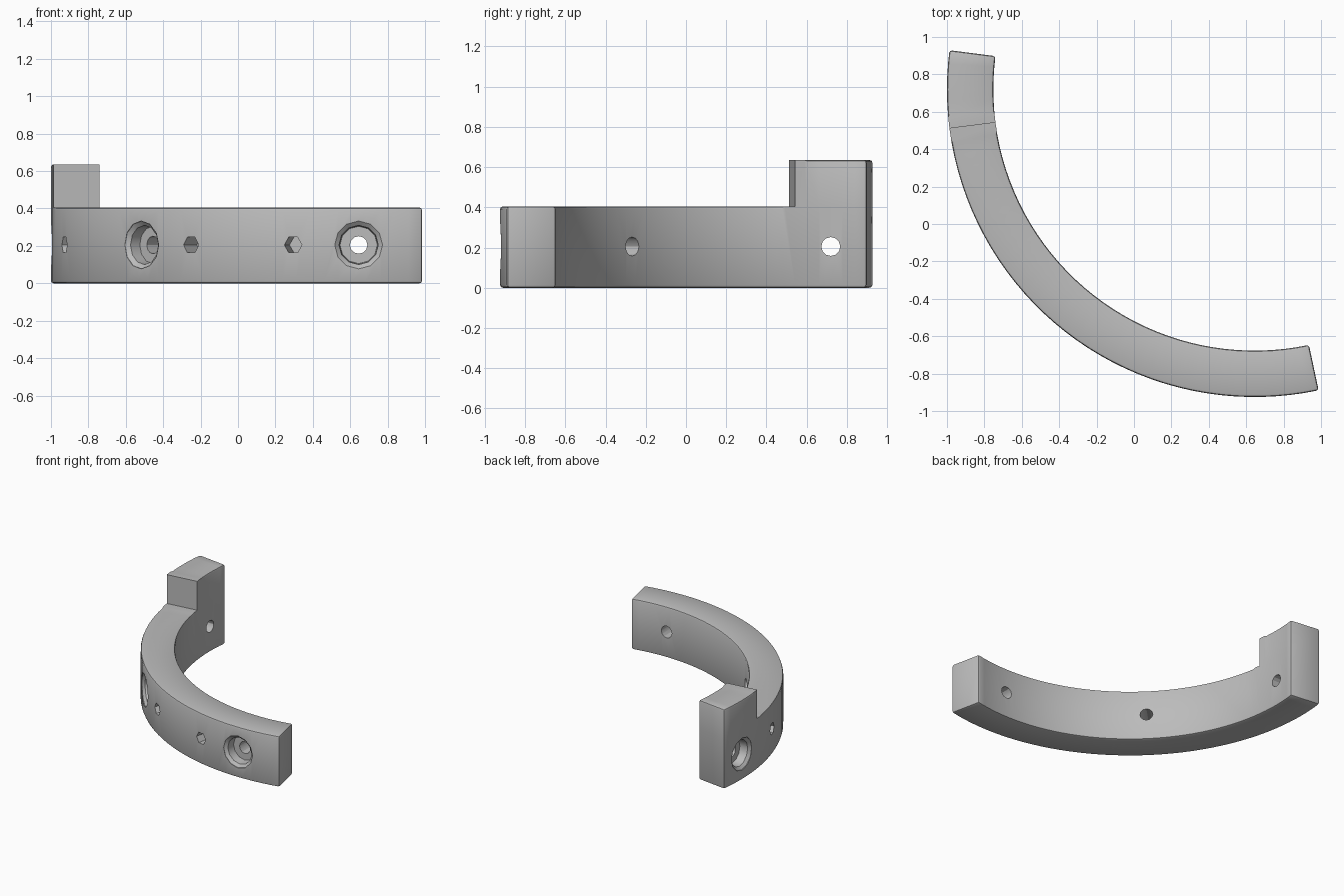
import bpy, bmesh
from math import radians, cos, sin, pi, degrees
from mathutils import Vector

if "Cube" in bpy.data.objects:
    bpy.data.objects.remove(bpy.data.objects["Cube"])

CENTRE = Vector((0.645, 0.72, 0))
R_IN, R_OUT = 1.397, 1.645
HEIGHT, BLOCK_TOP, HOLE_Z = 0.405, 0.635, 0.205
START, STEP, END = 172.7, 187.3, 282.0

grey = bpy.data.materials.new("grey metal")
grey.use_nodes = True
colour = (0.5, 0.5, 0.5, 1)
grey.diffuse_color = colour
grey.node_tree.nodes["Principled BSDF"].inputs["Base Color"].default_value = colour


def new_object(name, bm):
    bmesh.ops.recalc_face_normals(bm, faces=bm.faces)
    mesh = bpy.data.meshes.new(name)
    bm.to_mesh(mesh)
    bm.free()
    mesh.materials.append(grey)
    obj = bpy.data.objects.new(name, mesh)
    bpy.context.collection.objects.link(obj)
    return obj


def polar(radius, angle, z):
    return CENTRE + Vector((radius * cos(radians(angle)), radius * sin(radians(angle)), z))


# Curved bar with a raised block at its start
n_block, n_bar = 6, 36
angles = [START + (STEP - START) * i / n_block for i in range(n_block)]
angles += [STEP + (END - STEP) * i / n_bar for i in range(n_bar + 1)]
last = len(angles) - 1
levels = (0, HEIGHT, BLOCK_TOP)
bm = bmesh.new()
grid = {}
for i, a in enumerate(angles):
    for k, z in enumerate(levels):
        if k < 2 or i <= n_block:
            for j, r in enumerate((R_IN, R_OUT)):
                grid[i, j, k] = bm.verts.new(polar(r, a, z))


def quad(*keys):
    bm.faces.new([grid[key] for key in keys])


def end_wall(i, k):
    quad((i, 0, k), (i, 1, k), (i, 1, k + 1), (i, 0, k + 1))


for i in range(last):
    top = 2 if i < n_block else 1
    for k in (0, top):
        quad((i, 0, k), (i, 1, k), (i + 1, 1, k), (i + 1, 0, k))
    for j in (0, 1):
        for k in range(top):
            quad((i, j, k), (i + 1, j, k), (i + 1, j, k + 1), (i, j, k + 1))
end_wall(0, 0)
end_wall(0, 1)
end_wall(n_block, 1)
end_wall(last, 0)
bmesh.ops.recalc_face_normals(bm, faces=bm.faces)

# Soften the outer edges, leaving the step crisp
step_verts = {grid[n_block, j, k] for j in (0, 1) for k in (1, 2)}
edges = [e for e in bm.edges
         if e.calc_face_angle_signed() > 0.7 and not step_verts & set(e.verts)]
bmesh.ops.bevel(bm, geom=edges, offset=0.014, segments=2, profile=0.5, affect='EDGES')
bracket = new_object("curved_bracket", bm)


# Radial holes: each one is a turned profile of (radius, depth)
def add_hole(bm, angle, profile, sides):
    out = polar(1, angle, 0) - CENTRE
    side = Vector((-out.y, out.x, 0))
    up = Vector((0, 0, 1))
    rings = []
    for radius, depth in profile:
        middle = polar(R_OUT - depth, angle, HOLE_Z)
        rings.append([bm.verts.new(middle + side * radius * cos(2 * pi * s / sides)
                                   + up * radius * sin(2 * pi * s / sides))
                      for s in range(sides)])
    for a, b in zip(rings, rings[1:]):
        for s in range(sides):
            t = (s + 1) % sides
            bm.faces.new((a[s], a[t], b[t], b[s]))
    bm.faces.new(rings[0])
    bm.faces.new(rings[-1])


bm = bmesh.new()
counterbore = [(0.128, -0.1), (0.128, 0.006), (0.105, 0.025), (0.1, 0.09),
               (0.047, 0.09), (0.047, 0.35)]
for angle in (180, 225, 270):
    add_hole(bm, angle, counterbore, 12)
for angle in (197, 237, 257.7):
    add_hole(bm, angle, [(0.048, -0.1), (0.048, 0.13)], 6)
cutter = new_object("hole_cutter", bm)
cutter.hide_render = True

cut = bracket.modifiers.new("holes", 'BOOLEAN')
cut.operation = 'DIFFERENCE'
cut.solver = 'EXACT'
cut.object = cutter
bpy.ops.object.select_all(action='DESELECT')
bracket.select_set(True)
bpy.context.view_layer.objects.active = bracket
bpy.ops.object.modifier_apply(modifier=cut.name)
bpy.data.objects.remove(cutter)
bpy.ops.object.shade_smooth_by_angle(angle=radians(30))
